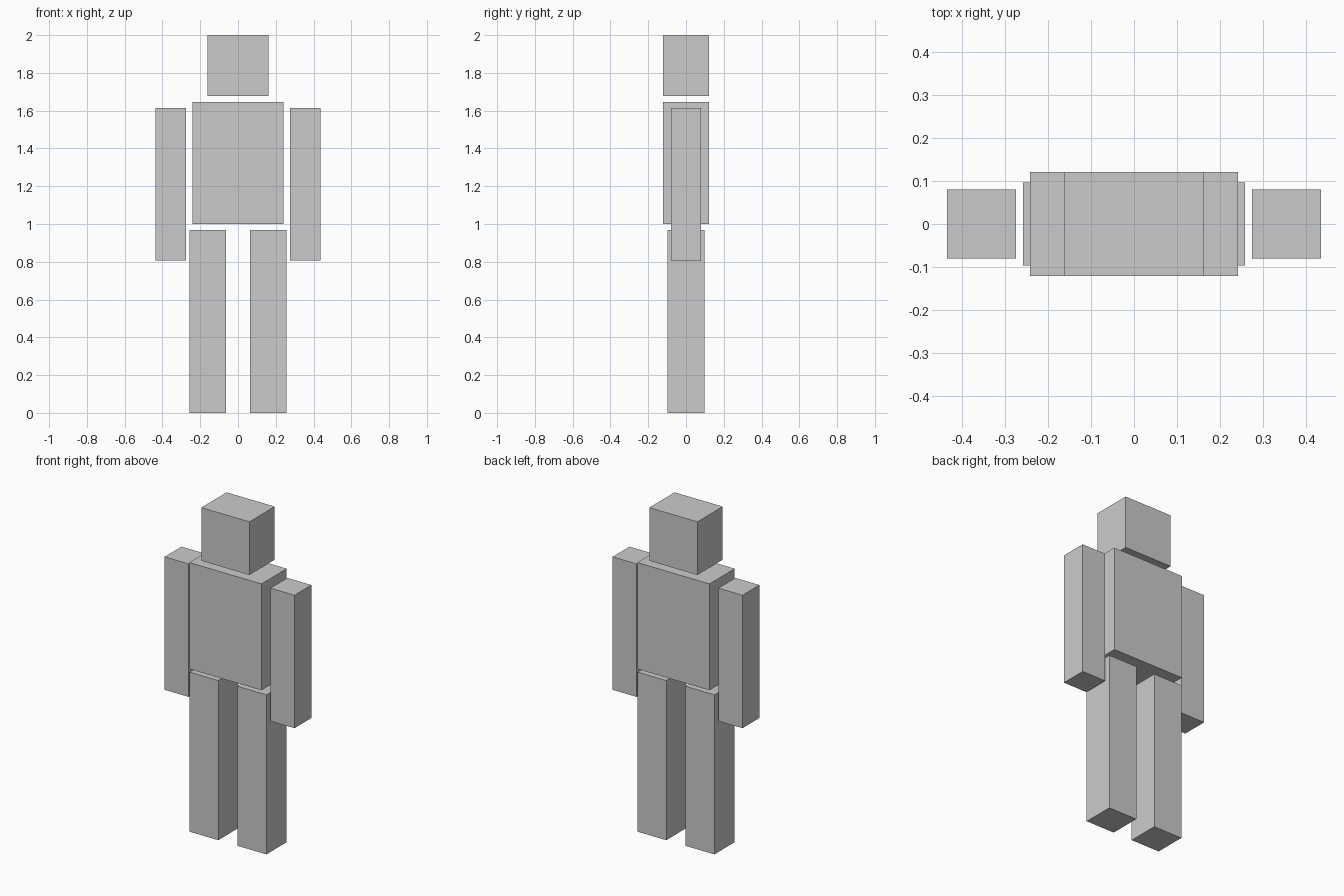
import bpy

if "Cube" in bpy.data.objects:
    bpy.data.objects.remove(bpy.data.objects["Cube"])

U = 2 / 62  # the figure is 62 modules tall


def box(name, x, y, z):
    """Box from (min, max) ranges given in modules."""
    ranges = (x, y, z)
    bpy.ops.mesh.primitive_cube_add(size=1, location=[(a + b) / 2 * U for a, b in ranges])
    ob = bpy.context.object
    ob.name = name
    ob.scale = [(b - a) * U for a, b in ranges]
    bpy.ops.object.transform_apply(location=False, rotation=False, scale=True)
    return ob


# Head and torso
box("head", (-5, 5), (-3.75, 3.75), (52, 62))
box("torso", (-7.5, 7.5), (-3.75, 3.75), (31, 51))

# Arms and legs, one per side
for side, s in (("left", -1), ("right", 1)):
    box(side + "_arm", sorted((8.5 * s, 13.5 * s)), (-2.5, 2.5), (25, 50))
    box(side + "_leg", sorted((2 * s, 8 * s)), (-3, 3), (0, 30))
